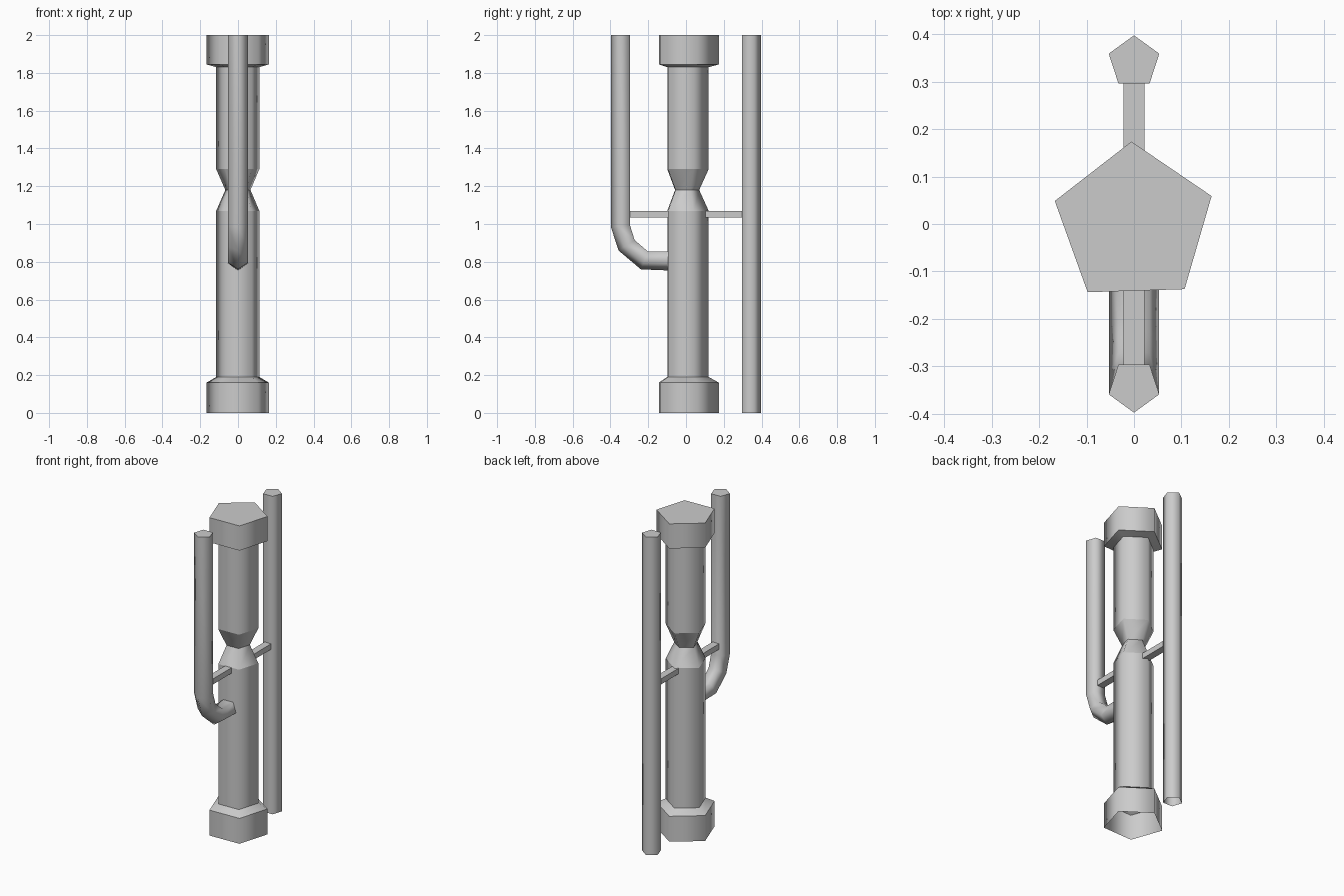
import bpy
import bmesh
from math import sin, cos, radians, tau
from mathutils import Vector

SIDES = 5

cube = bpy.data.objects.get("Cube")
if cube:
    bpy.data.objects.remove(cube)

grey = bpy.data.materials.new("plain grey")
grey.use_nodes = True
COLOUR = (0.6, 0.6, 0.6, 1)
grey.diffuse_color = COLOUR
grey.node_tree.nodes["Principled BSDF"].inputs["Base Color"].default_value = COLOUR


def finish(bm, name):
    mesh = bpy.data.meshes.new(name)
    bm.to_mesh(mesh)
    bm.free()
    mesh.materials.append(grey)
    obj = bpy.data.objects.new(name, mesh)
    bpy.context.collection.objects.link(obj)
    return obj


def tube(name, rings, turn=0, sharp_rings=False):
    """Skin five-sided rings (centre, outward direction, radius); close only the first."""
    bm = bmesh.new()
    loops = []
    for centre, out, radius in rings:
        out = Vector(out).normalized()
        loop = []
        for i in range(SIDES):
            a = tau * i / SIDES + radians(turn)
            offset = out * cos(a) + Vector((1, 0, 0)) * sin(a)
            loop.append(bm.verts.new(Vector(centre) + offset * radius))
        loops.append(loop)
    for a, b in zip(loops, loops[1:]):
        for i in range(SIDES):
            j = (i + 1) % SIDES
            bm.faces.new((a[i], a[j], b[j], b[i])).smooth = True
    cap = bm.faces.new(loops[0])
    bmesh.ops.recalc_face_normals(bm, faces=bm.faces)
    # outward normals on the top cap mean the whole skin faces outward
    if cap.normal.z < 0:
        bmesh.ops.reverse_faces(bm, faces=bm.faces)
    for edge in cap.edges:
        edge.smooth = False
    if sharp_rings:
        for loop in loops:
            for i in range(SIDES):
                bm.edges.get((loop[i], loop[(i + 1) % SIDES])).smooth = False
    return finish(bm, name)


def box(name, y0, y1, z0, z1, width):
    bm = bmesh.new()
    bmesh.ops.create_cube(bm, size=1)
    bmesh.ops.scale(bm, vec=(width, y1 - y0, z1 - z0), verts=bm.verts)
    bmesh.ops.translate(bm, vec=(0, (y0 + y1) / 2, (z0 + z1) / 2), verts=bm.verts)
    return finish(bm, name)


# Main column: wide ends, pinched waist, open underneath
WIDE, BODY, WAIST = 0.174, 0.12, 0.07
profile = [(2, WIDE), (1.845, WIDE), (1.83, BODY), (1.29, BODY), (1.18, WAIST),
           (1.07, BODY), (0.19, BODY), (0.16, WIDE), (0, WIDE)]
tube("main_column", [((0, 0, z), (0, 1, 0), r) for z, r in profile],
     turn=-1.8, sharp_rings=True)

# Straight rod behind the column
ROD = 0.056
tube("back_rod", [((0, 0.342, z), (0, 1, 0), ROD) for z in (2, 0)])

# Front pipe that bends into the column
path = [((0, -0.342, 2), (0, -1, 0)),
        ((0, -0.342, 0.99), (0, -1, -0.1)),
        ((0, -0.31, 0.89), (0, -1, -0.65)),
        ((0, -0.218, 0.812), (0, -0.4, -1)),
        ((0, -0.09, 0.81), (0, 0, -1))]
tube("front_bent_pipe", [(c, out, ROD) for c, out in path])

# Struts tying the rod and pipe to the column
box("front_strut", -0.3, -0.09, 1.035, 1.07, 0.045)
box("back_strut", 0.1, 0.3, 1.035, 1.07, 0.045)
